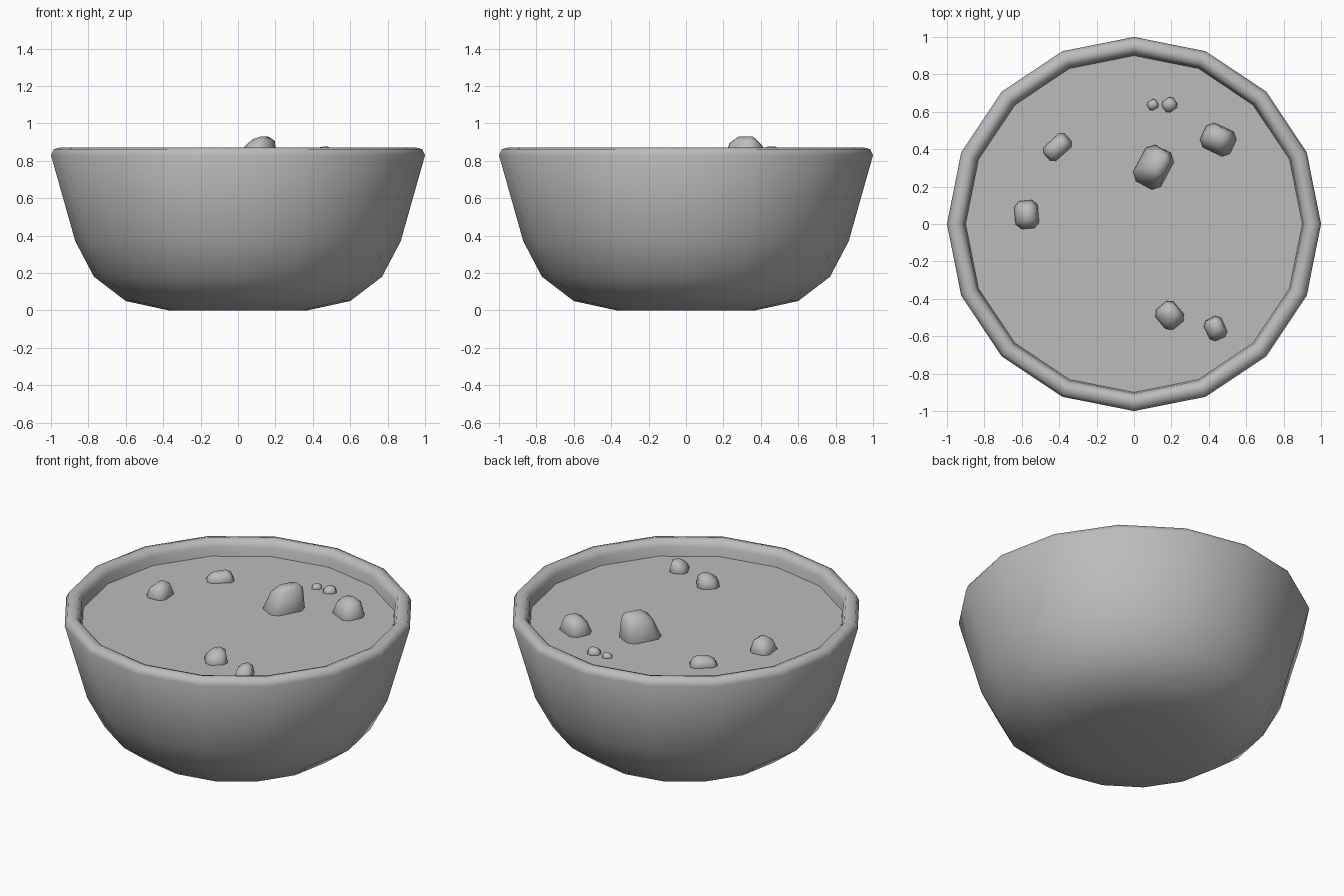
import bpy, bmesh, math
from mathutils import Matrix, Vector

if "Cube" in bpy.data.objects:
    bpy.data.objects.remove(bpy.data.objects["Cube"])

SIDES = 16
SOUP_Z = 0.775

grey = bpy.data.materials.new("plain grey")
grey.use_nodes = True
grey.diffuse_color = (0.5, 0.5, 0.5, 1)
grey.node_tree.nodes["Principled BSDF"].inputs["Base Color"].default_value = (0.5, 0.5, 0.5, 1)


def finish(name, bm, smooth):
    bmesh.ops.recalc_face_normals(bm, faces=bm.faces)
    for f in bm.faces:
        f.smooth = smooth
    mesh = bpy.data.meshes.new(name)
    bm.to_mesh(mesh)
    bm.free()
    mesh.materials.append(grey)
    obj = bpy.data.objects.new(name, mesh)
    bpy.context.collection.objects.link(obj)
    return obj


# Bowl: outer wall, rounded rim and inner wall turned around z
profile = [(0, 0), (0.37, 0), (0.6, 0.05), (0.77, 0.18), (0.87, 0.37),
           (1, 0.83), (0.985, 0.862), (0.95, 0.872), (0.922, 0.862), (0.907, 0.83),
           (0.9, SOUP_Z), (0.8, 0.39), (0.7, 0.23), (0.55, 0.11), (0.33, 0.06), (0, 0.06)]
bm = bmesh.new()
verts = [bm.verts.new((r, 0, z)) for r, z in profile]
edges = [bm.edges.new(pair) for pair in zip(verts, verts[1:])]
bmesh.ops.spin(bm, geom=verts + edges, cent=(0, 0, 0), axis=(0, 0, 1),
               angle=math.tau, steps=SIDES, use_duplicate=False)
bmesh.ops.remove_doubles(bm, verts=bm.verts, dist=0.001)
finish("bowl", bm, True)

# Soup surface
bm = bmesh.new()
bmesh.ops.create_circle(bm, cap_ends=True, segments=SIDES, radius=0.902,
                        matrix=Matrix.Translation((0, 0, SOUP_Z)))
finish("soup", bm, False)


# Chunks: tapered, leaning, bevelled blocks half sunk in the soup
def chunk(name, x, y, width, length, height, turn, lean=(0, 0)):
    bm = bmesh.new()
    bmesh.ops.create_cube(bm, size=1)
    for v in bm.verts:
        top = v.co.z > 0
        v.co.x *= width * (0.66 if top else 1.05)
        v.co.y *= length * (0.66 if top else 1.05)
        v.co.z = height if top else -0.4 * height
        if top:
            v.co.z += 0.12 * height * (1 if v.co.x > 0 else -1)
    bmesh.ops.bevel(bm, geom=bm.edges[:], offset=0.2 * min(width, length),
                    segments=1, affect='EDGES', clamp_overlap=True)
    peak = max(v.co.z for v in bm.verts)
    for v in bm.verts:
        if v.co.z > 0:
            v.co.z *= height / peak
    bm.transform(Matrix.Rotation(math.radians(turn), 4, 'Z'))
    for v in bm.verts:
        v.co += Vector((lean[0], lean[1], 0)) * max(v.co.z, 0) / height
    bm.transform(Matrix.Translation((x, y, SOUP_Z)))
    finish(name, bm, True)


chunk("large_chunk", 0.1, 0.3, 0.18, 0.235, 0.155, -28, (0.02, 0.03))
chunk("back_left_chunk", 0.45, 0.45, 0.19, 0.155, 0.102, -25, (-0.01, 0.02))
chunk("back_right_chunk", -0.41, 0.41, 0.165, 0.105, 0.055, 42)
chunk("right_chunk", -0.575, 0.05, 0.135, 0.16, 0.08, 5)
chunk("front_chunk", 0.19, -0.49, 0.135, 0.15, 0.07, 40, (0, 0.01))
chunk("front_left_chunk", 0.435, -0.56, 0.11, 0.13, 0.065, 25, (0, 0.01))
chunk("small_chunk", 0.19, 0.637, 0.08, 0.075, 0.035, 35)
chunk("crumb", 0.1, 0.637, 0.06, 0.055, 0.025, 30)
